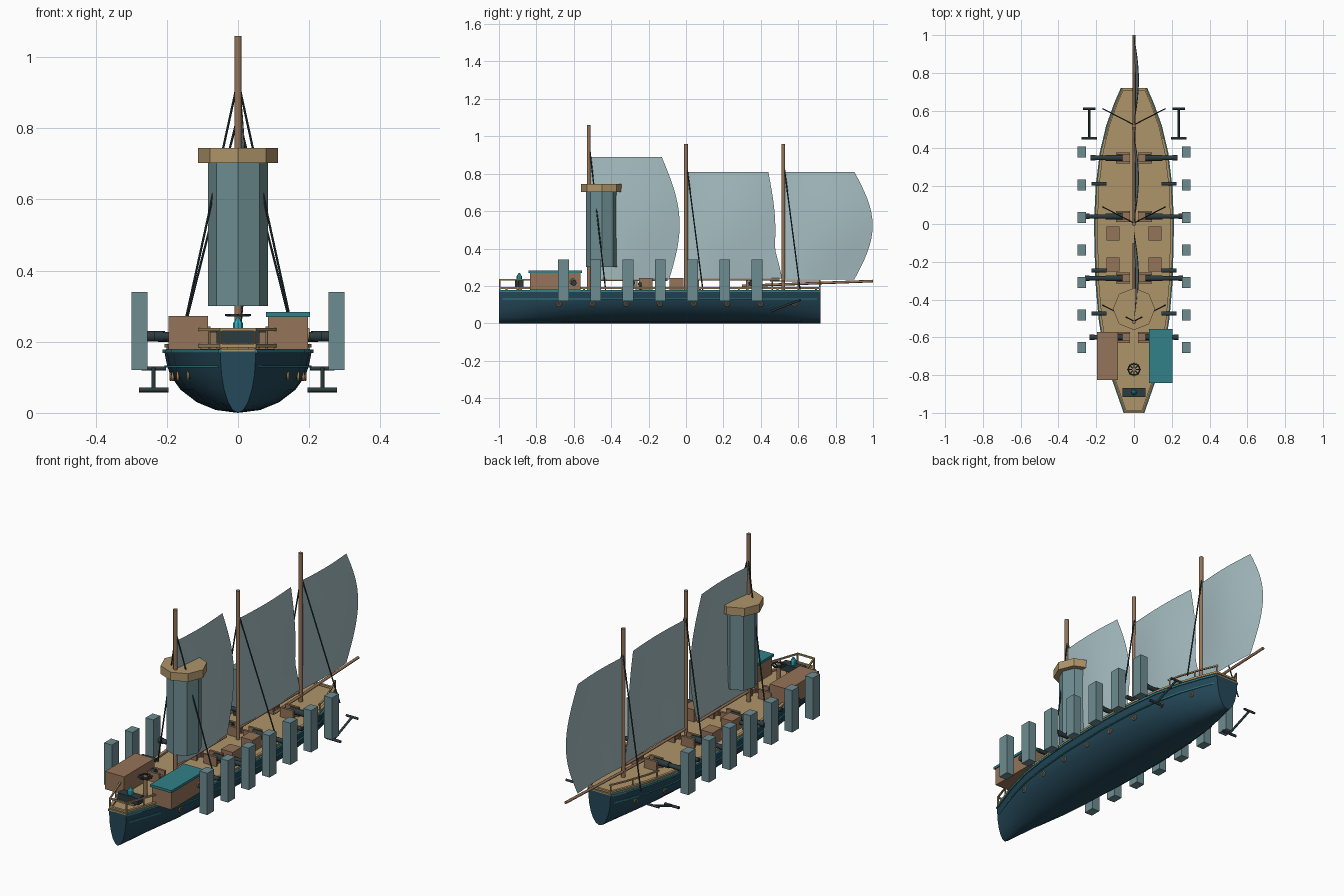
import bpy, bmesh, math
from mathutils import Vector

if "Cube" in bpy.data.objects:
    bpy.data.objects.remove(bpy.data.objects["Cube"], do_unlink=True)


def material(name, rgb):
    m = bpy.data.materials.new(name)
    m.use_nodes = True
    m.diffuse_color = (*rgb, 1)
    m.node_tree.nodes["Principled BSDF"].inputs["Base Color"].default_value = (*rgb, 1)
    return m


NAVY = material("navy hull", (0.018, 0.065, 0.10))
TAN = material("tan planks", (0.43, 0.30, 0.145))
BROWN = material("brown wood", (0.30, 0.175, 0.10))
TEAL = material("teal trim", (0.03, 0.22, 0.25))
SLATE = material("slate panels", (0.155, 0.265, 0.285))
CLOTH = material("pale sailcloth", (0.38, 0.51, 0.54))
IRON = material("dark iron", (0.025, 0.045, 0.05))
BRASS = material("brass", (0.45, 0.25, 0.09))
CYAN = material("cyan glass", (0.03, 0.45, 0.55))


def finish(name, bm, mat, smooth=False):
    bmesh.ops.recalc_face_normals(bm, faces=bm.faces)
    me = bpy.data.meshes.new(name)
    bm.to_mesh(me)
    bm.free()
    ob = bpy.data.objects.new(name, me)
    bpy.context.collection.objects.link(ob)
    me.materials.append(mat)
    if smooth:
        bpy.ops.object.select_all(action="DESELECT")
        ob.select_set(True)
        bpy.context.view_layer.objects.active = ob
        bpy.ops.object.shade_smooth_by_angle(angle=math.radians(40))
    return ob


def box(name, x, y, z, mat):
    """Block from three (low, high) ranges."""
    bm = bmesh.new()
    bmesh.ops.create_cube(bm, size=1)
    for v in bm.verts:
        v.co = Vector([(r[0] + r[1]) / 2 + c * (r[1] - r[0]) for r, c in zip((x, y, z), v.co)])
    return finish(name, bm, mat)


def rod(name, a, b, r, mat, sides=10, r2=None):
    """Round bar between two points."""
    a, b = Vector(a), Vector(b)
    bm = bmesh.new()
    bmesh.ops.create_cone(bm, cap_ends=True, segments=sides, radius1=r,
                          radius2=r if r2 is None else r2, depth=(b - a).length)
    q = (b - a).to_track_quat("Z", "Y")
    for v in bm.verts:
        v.co = q @ v.co + (a + b) / 2
    return finish(name, bm, mat, sides > 8)


def ring(name, loc, major, minor, mat, rot):
    bpy.ops.mesh.primitive_torus_add(location=loc, rotation=rot, major_radius=major,
                                     minor_radius=minor, major_segments=16, minor_segments=6)
    ob = bpy.context.object
    ob.name = name
    ob.data.materials.append(mat)
    bpy.ops.object.shade_smooth()


# Plan outline: (y, half width)
PLAN = [(-1, .05), (-.9, .085), (-.8, .12), (-.65, .16), (-.5, .183), (-.3, .2), (0, .207),
        (.2, .198), (.38, .176), (.52, .143), (.64, .1), (.72, .065)]


def half(y):
    for (y0, w0), (y1, w1) in zip(PLAN, PLAN[1:]):
        if y <= y1:
            return w0 + (w1 - w0) * (y - y0) / (y1 - y0)
    return PLAN[-1][1]


def loft(name, section, mat, smooth=False):
    """Sweep a section of (width factor, inset, z) along the plan, mirrored and closed."""
    bm = bmesh.new()
    rows = []
    for y, w in PLAN:
        right = [(f * w - i, z) for f, i, z in section]
        left = [(-x, z) for x, z in reversed(right) if x > 1e-5]
        rows.append([bm.verts.new((x, y, z)) for x, z in right + left])
    n = len(rows[0])
    for a, b in zip(rows, rows[1:]):
        for i in range(n):
            bm.faces.new((a[i], a[(i + 1) % n], b[(i + 1) % n], b[i]))
    bm.faces.new(rows[0])
    bm.faces.new(rows[-1])
    return finish(name, bm, mat, smooth)


def strip(name, side, inset, z, width, y0, y1, mat):
    """Square rail following the plan on one side."""
    ys = [y0] + [y for y, _ in PLAN if y0 < y < y1] + [y1]
    bm = bmesh.new()
    rows = []
    for y in ys:
        x = half(y) - inset
        rows.append([bm.verts.new((side * px, y, pz)) for px, pz in
                     ((x, z[0]), (x, z[1]), (x - width, z[1]), (x - width, z[0]))])
    for a, b in zip(rows, rows[1:]):
        for i in range(4):
            bm.faces.new((a[i], a[(i + 1) % 4], b[(i + 1) % 4], b[i]))
    bm.faces.new(rows[0])
    bm.faces.new(rows[-1])
    finish(name, bm, mat)


# Hull and deck
loft("hull", [(0, 0, 0), (.3, 0, .008), (.56, 0, .03), (.78, 0, .065), (.92, 0, .105),
              (.97, 0, .14), (1, 0, .172)], NAVY, True)
loft("deck", [(1, .004, .17), (1, .004, .179)], TAN)

# Masts with shrouds
for y, top in ((-.52, 1.06), (0, .96), (.52, .96)):
    rod("mast", (0, y, .17), (0, y, top), .0105, BROWN, 12)
    for s in (-1, 1):
        rod("shroud", (0, y + .005, top - .125), (s * .165, y + .09, .18), .0035, IRON, 6)


# Sails: billowing grids with a bowed free edge
def sail(y0, foot_y, head_y, bow, flare, z0, z1):
    bm = bmesh.new()
    n = 16
    bmesh.ops.create_grid(bm, x_segments=n, y_segments=n, size=.5)
    for v in bm.verts:
        u, t = v.co.x + .5, v.co.y + .5
        edge = foot_y + (head_y - foot_y) * t + bow * math.sin(math.pi * t)
        edge += flare * max(0, 1 - t / .28)
        x = .026 * math.sin(math.pi * u) * (.35 + .65 * math.sin(math.pi * t))
        v.co = (x, y0 + (edge - y0) * u, z0 + (z1 - z0) * t)
    finish("sail", bm, CLOTH, True)


sail(-.515, -.09, -.13, .075, 0, .235, .89)
sail(.005, .455, .44, .03, .06, .24, .81)
sail(.525, .9, .9, .098, 0, .235, .81)
for y0, y1, z0, z1 in ((-.52, -.1, .232, .232), (0, .5, .235, .235), (.3, 1, .2, .226)):
    rod("boom", (0, y0, z0), (0, y1, z1), .007, BROWN)

# Octagonal tower hung on the front mast
rod("tower", (0, -.45, .3), (0, -.45, .705), .085, SLATE, 8)
rod("tower_cap", (0, -.45, .702), (0, -.45, .745), .112, TAN, 8)

for s in (-1, 1):
    def span(a, b):
        return tuple(sorted((s * a, s * b)))

    # Rails and trim
    strip("gunwale", s, 0, (.184, .194), .014, -1, .72, TAN)
    strip("gunwale_trim", s, -.005, (.168, .178), .01, -1, .72, TEAL)
    strip("hull_stripe", s, .001, (.127, .133), .008, -.98, .7, TEAL)
    strip("bow_rail", s, 0, (.23, .238), .008, -1, -.8, TAN)
    strip("stern_rail", s, 0, (.223, .23), .008, .45, .72, TAN)
    for y in (-.995, -.9, -.8, .46, .6, .715):
        x = half(y) - .004
        rod("rail_post", (s * x, y, .175), (s * x, y, .232), .004, TAN, 6)
    for i in range(9):
        y = -.96 + i * .207
        x = half(y) - .007
        rod("gunwale_post", (s * x, y, .172), (s * x, y, .188), .005, TAN, 6)

    # Floating side blocks
    for i in range(7):
        y = -.655 + i * .1725
        box("side_block", span(.255, .3), (y - .029, y + .029), (.12, .34), SLATE)

    # Portholes
    for i in range(8):
        y = -.68 + i * .18
        x = half(y) * .925
        ring("porthole_ring", (s * x, y, .104), .011, .0035, BRASS, (0, math.pi / 2, 0))
        rod("porthole_glass", (s * (x - .006), y, .104), (s * (x + .002), y, .104), .009, IRON)

    # Large guns on carriages
    for y, reach in ((.35, .23), (.04, .26), (-.287, .26), (-.6, .235)):
        rod("gun_barrel", (s * .07, y, .215), (s * reach, y, .215), .012, IRON)
        rod("gun_breech", (s * .06, y, .215), (s * .15, y, .215), .016, IRON)
        rod("gun_muzzle", (s * (reach - .025), y, .215), (s * reach, y, .215), .015, IRON)
        for d in (-.023, .023):
            box("carriage_cheek", span(.02, .095), (y + d - .006, y + d + .006), (.178, .228), BROWN)
        box("carriage_bed", span(.025, .09), (y - .02, y + .02), (.185, .203), BROWN)

    # Small swivel guns
    for y in (.213, -.247, -.475):
        rod("swivel_gun", (s * .145, y, .21), (s * .225, y, .21), .011, IRON)
        rod("swivel_stand", (s * .165, y, .175), (s * .165, y, .21), .008, IRON)

    # Deck crates
    for y in (-.05, -.215):
        box("crate", span(.078, .145), (y - .037, y + .037), (.178, .243), BROWN)

    # Anchors
    low, high = Vector((s * .237, .455, .065)), Vector((s * .237, .61, .125))
    rod("anchor_shank", low, high, .006, IRON)
    rod("anchor_arms", low - Vector((.042, 0, 0)), low + Vector((.042, 0, 0)), .007, IRON)
    rod("anchor_stock", high - Vector((.034, 0, 0)), high + Vector((.034, 0, 0)), .006, IRON)

# Front deck houses
box("brown_house", (-.195, -.085), (-.825, -.573), (.178, .272), BROWN)
box("lidded_house", (.085, .197), (-.835, -.565), (.178, .272), BROWN)
box("house_lid", (.079, .203), (-.843, -.557), (.27, .283), TEAL)
ring("house_porthole", (.198, -.605, .222), .013, .004, BRASS, (0, math.pi / 2, 0))

# Helm: post with a flat wheel
rod("helm_post", (0, -.77, .175), (0, -.77, .278), .011, BROWN)
ring("helm_wheel", (0, -.77, .275), .03, .004, IRON, (0, 0, 0))
for i in range(4):
    a = i * math.pi / 4
    d = Vector((math.cos(a), math.sin(a), 0)) * .037
    c = Vector((0, -.77, .275))
    rod("helm_spoke", c - d, c + d, .003, IRON, 6)

# Bow console with lantern
box("console", (-.06, .06), (-.915, -.868), (.195, .23), IRON)
box("console_foot", (-.03, .03), (-.905, -.878), (.175, .197), BROWN)
rod("lantern", (0, -.892, .228), (0, -.892, .252), .014, CYAN, 8)
rod("lantern_top", (0, -.892, .252), (0, -.892, .268), .014, CYAN, 8, .004)
box("bow_rail_end", (-.05, .05), (-1, -.992), (.23, .238), TAN)
box("bow_gunwale", (-.05, .05), (-1, -.988), (.184, .194), TAN)
box("stern_gunwale", (-.065, .065), (.708, .72), (.184, .194), TAN)
